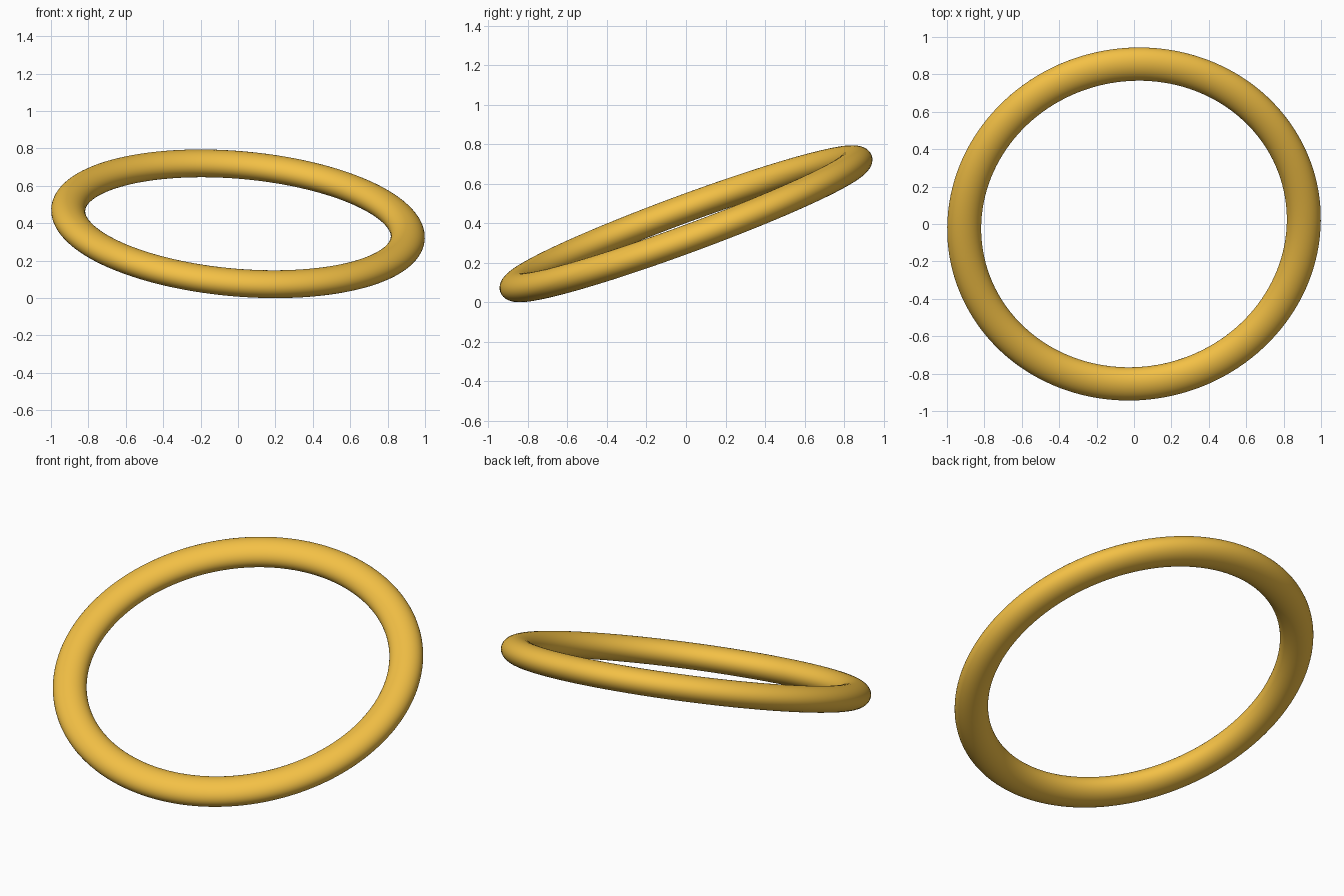
import bpy
from mathutils import Vector, Matrix

if "Cube" in bpy.data.objects:
    bpy.data.objects.remove(bpy.data.objects["Cube"])

MAJOR = 0.911        # ring centreline radius
HALF_WIDTH = 0.091   # radial half-thickness of the oval section
HALF_HEIGHT = 0.0715 # axial half-thickness of the oval section
NORMAL = Vector((0.082, -0.345, 0.935)).normalized()

# ring: a torus with slightly flattened section, tilted to rest on the ground
bpy.ops.mesh.primitive_torus_add(major_radius=MAJOR, minor_radius=HALF_WIDTH,
                                 major_segments=144, minor_segments=40)
ring = bpy.context.object
ring.name = "ring"
tilt = Vector((0, 0, 1)).rotation_difference(NORMAL).to_matrix().to_4x4()
flatten = Matrix.Diagonal((1, 1, HALF_HEIGHT / HALF_WIDTH, 1))
ring.data.transform(tilt @ flatten)
ring.location.z = -min(v.co.z for v in ring.data.vertices)
bpy.ops.object.shade_smooth()

# gold colour
gold = bpy.data.materials.new("gold")
gold.diffuse_color = (0.9, 0.53, 0.06, 1)
gold.use_nodes = True
gold.node_tree.nodes["Principled BSDF"].inputs["Base Color"].default_value = gold.diffuse_color
ring.data.materials.append(gold)
